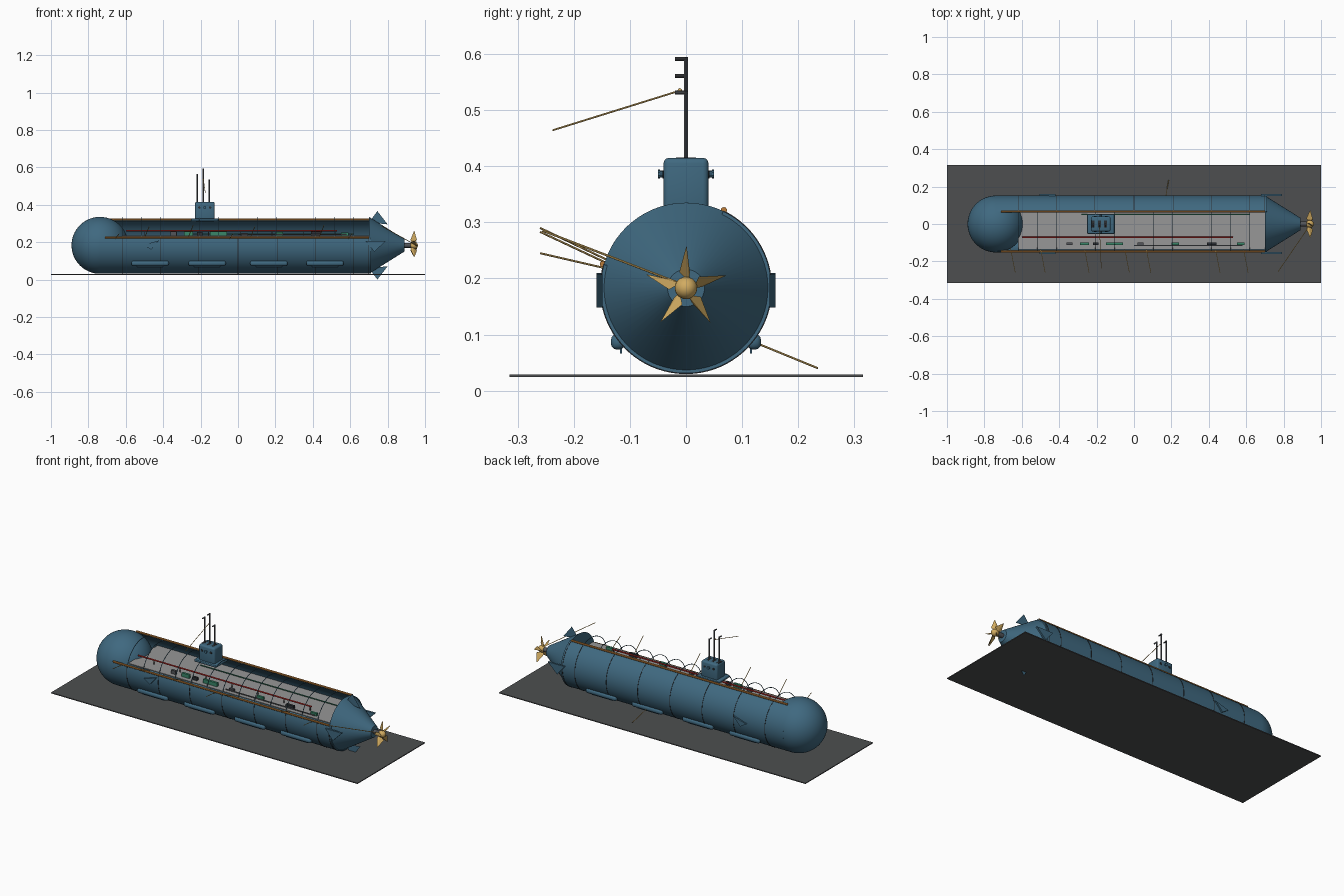
import bpy, bmesh, math
from mathutils import Vector

if "Cube" in bpy.data.objects:
    bpy.data.objects.remove(bpy.data.objects["Cube"])

AXIS, R = 0.183, 0.152          # hull axis height and radius
A0, A1 = 64, 164                # cutaway opening, degrees in the y-z plane


def mat(name, rgb):
    m = bpy.data.materials.new(name)
    m.diffuse_color = (*rgb, 1)
    m.use_nodes = True
    m.node_tree.nodes["Principled BSDF"].inputs["Base Color"].default_value = m.diffuse_color
    return m


BLUE = mat("hull blue", (0.05, 0.14, 0.215))
DARK = mat("dark steel", (0.025, 0.03, 0.035))
SLATE = mat("base slate", (0.075, 0.078, 0.08))
GREY = mat("deck grey", (0.31, 0.31, 0.31))
STEEL = mat("mast grey", (0.085, 0.09, 0.10))
GOLD = mat("brass", (0.64, 0.41, 0.12))
COPPER = mat("copper", (0.50, 0.20, 0.04))
RED = mat("pipe red", (0.60, 0.03, 0.025))
GREEN = mat("machine green", (0.04, 0.24, 0.14))


def finish(name, bm, m, smooth=True):
    bmesh.ops.recalc_face_normals(bm, faces=bm.faces)
    me = bpy.data.meshes.new(name)
    bm.to_mesh(me)
    bm.free()
    me.materials.append(m)
    ob = bpy.data.objects.new(name, me)
    bpy.context.collection.objects.link(ob)
    if smooth:
        bpy.ops.object.select_all(action='DESELECT')
        ob.select_set(True)
        bpy.context.view_layer.objects.active = ob
        bpy.ops.object.shade_smooth_by_angle(angle=math.radians(35))
    return ob


def box(name, lo, hi, m, bevel=0):
    bm = bmesh.new()
    bmesh.ops.create_cube(bm, size=1)
    for v in bm.verts:
        v.co = Vector([(lo[i] + hi[i]) / 2 + v.co[i] * (hi[i] - lo[i]) for i in range(3)])
    if bevel:
        bmesh.ops.bevel(bm, geom=bm.edges[:], offset=bevel, segments=3,
                        profile=0.5, affect='EDGES')
    return finish(name, bm, m, bool(bevel))


def rod(name, a, b, r, m, r2=None, n=10):
    a, b = Vector(a), Vector(b)
    bm = bmesh.new()
    bmesh.ops.create_cone(bm, cap_ends=True, segments=n, radius1=r,
                          radius2=r if r2 is None else r2, depth=(b - a).length)
    q = (b - a).to_track_quat('Z', 'Y')
    for v in bm.verts:
        v.co = q @ v.co + (a + b) / 2
    return finish(name, bm, m)


def ball(name, c, size, m, n=24):
    bm = bmesh.new()
    bmesh.ops.create_uvsphere(bm, u_segments=n * 2, v_segments=n, radius=1)
    for v in bm.verts:
        v.co = Vector([c[i] + v.co[i] * size[i] for i in range(3)])
    return finish(name, bm, m)


def plate(name, pts, y, m, t=0.0):
    """Flat x-z outline, thickened along y when t is given."""
    bm = bmesh.new()
    f = bm.faces.new([bm.verts.new((x, y - t / 2, z)) for x, z in pts])
    if t:
        ex = bmesh.ops.extrude_face_region(bm, geom=[f])
        for v in ex["geom"]:
            if isinstance(v, bmesh.types.BMVert):
                v.co.y += t
    return finish(name, bm, m, False)


def arc_shell(name, x0, x1, r0, r1, a, b, m, steps):
    """Curved wall around the hull axis, from angle a to b."""
    bm = bmesh.new()
    rings = []
    for i in range(steps + 1):
        t = math.radians(a + (b - a) * i / steps)
        rings.append([bm.verts.new((x, r * math.cos(t), AXIS + r * math.sin(t)))
                      for x, r in ((x0, r0), (x1, r0), (x1, r1), (x0, r1))])
    for p, q in zip(rings, rings[1:]):
        for k in range(4):
            bm.faces.new((p[k], p[(k + 1) % 4], q[(k + 1) % 4], q[k]))
    bm.faces.new(rings[0])
    bm.faces.new(rings[-1])
    return finish(name, bm, m)


def on_hull(x, deg, r=R):
    t = math.radians(deg)
    return (x, r * math.cos(t), AXIS + r * math.sin(t))


# Base plate
box("base_plate", (-1, -0.315, 0.024), (1, 0.315, 0.029), SLATE)

# Pressure hull: open shell, round bow, conical stern
arc_shell("hull_shell", -0.74, 0.71, R, R - 0.006, A1 - 360, A0, BLUE, 72)
ball("bow_dome", (-0.738, 0, AXIS), (R, R, R), BLUE, 32)
rod("stern_cone", (0.70, 0, AXIS), (0.89, 0, AXIS), R, BLUE, 0.033, 64)
for x in (-0.62, -0.415, -0.21, 0, 0.21, 0.415, 0.62, 0.70):
    arc_shell("hull_seam", x - 0.0015, x + 0.0015, R + 0.0015, R - 0.003,
              A1 - 360, A0, DARK, 60)

# Hoops bridging the cutaway, and its copper edge rails
for i in range(13):
    x = -0.62 + i * 1.24 / 12
    arc_shell("opening_hoop", x - 0.0012, x + 0.0012, R, R - 0.003, A0, A1, BLUE, 20)
for deg in (A0, A1):
    rod("opening_rail", on_hull(-0.71, deg, R + 0.002), on_hull(0.70, deg, R + 0.002),
        0.0058, COPPER)

# Interior deck, pipe and machinery
box("deck", (-0.62, -0.137, 0.231), (0.70, 0.137, 0.236), GREY)
rod("red_pipe", (-0.60, -0.072, 0.262), (0.53, -0.072, 0.262), 0.0042, RED)
rod("green_pipe", (-0.28, 0.05, 0.244), (0.62, 0.05, 0.244), 0.003, GREEN)
rod("dark_conduit", (0.0, -0.115, 0.240), (0.58, -0.115, 0.240), 0.003, STEEL)
for i in range(7):
    x = -0.5 + i * 0.17
    box("pipe_stand", (x, -0.074, 0.235), (x + 0.004, -0.070, 0.26), STEEL)
for x, w, h, m in ((-0.36, 0.03, 0.020, STEEL), (-0.29, 0.05, 0.022, GREEN),
                   (-0.22, 0.03, 0.018, DARK), (-0.15, 0.09, 0.022, GREEN),
                   (0.02, 0.03, 0.014, STEEL), (0.20, 0.04, 0.018, GREEN),
                   (0.39, 0.05, 0.020, DARK), (0.55, 0.04, 0.016, GREEN)):
    box("machine", (x, -0.112, 0.236), (x + w, -0.098, 0.236 + h), m)

# Conning tower with collar, portholes and side lamps
box("tower_collar", (-0.25, -0.053, 0.312), (-0.105, 0.053, 0.326), BLUE, 0.004)
box("tower", (-0.23, -0.04, 0.31), (-0.125, 0.04, 0.415), BLUE, 0.010)
for s in (-1, 1):
    rod("side_lamp", (-0.178, s * 0.038, 0.386), (-0.178, s * 0.048, 0.386), 0.006, BLUE)
    rod("side_lamp_cap", (-0.178, s * 0.046, 0.386), (-0.178, s * 0.05, 0.386), 0.008, BLUE)
    for x in (-0.207, -0.149):
        rod("porthole", (x, s * 0.039, 0.385), (x, s * 0.042, 0.385), 0.007, DARK)

# Masts with forward heads
for x, top in ((-0.218, 0.564), (-0.185, 0.594), (-0.153, 0.534)):
    box("mast_foot", (x - 0.008, -0.018, 0.412), (x + 0.008, 0.018, 0.4155), DARK)
    rod("mast", (x, 0, 0.41), (x, 0, top), 0.004, STEEL)
    rod("mast_head", (x, 0.004, top - 0.003), (x, -0.02, top - 0.003), 0.0035, STEEL)

# Side saddle pods with small keels
for s in (-1, 1):
    for x in (-0.47, -0.165, 0.165, 0.465):
        box("saddle_pod", (x - 0.1, s * 0.121 - 0.013, 0.073),
            (x + 0.1, s * 0.121 + 0.013, 0.101), BLUE, 0.0115)
        box("pod_keel", (x - 0.07, s * 0.116 - 0.002, 0.066),
            (x + 0.07, s * 0.116 + 0.002, 0.078), BLUE)

# Stern fins (upper and lower), side planes at stern and bow
FIN = ((0.70, 0.305), (0.745, 0.366), (0.80, 0.295))
plate("upper_fin", FIN, 0, BLUE)
plate("lower_fin", [(x, 2 * AXIS - z) for x, z in FIN], 0, BLUE)
PLANES = (((0.68, 0.207), (0.79, 0.207), (0.73, 0.148)),
          ((-0.505, 0.185), (-0.42, 0.21), (-0.465, 0.160)))
for s in (-1, 1):
    for tri in PLANES:
        plate("side_plane", tri, s * 0.154, BLUE, 0.011)

# Shaft and five-bladed propeller
rod("propeller_shaft", (0.885, 0, AXIS), (0.935, 0, AXIS), 0.013, STEEL, n=20)
ball("propeller_hub", (0.94, 0, AXIS), (0.022, 0.02, 0.02), GOLD, 12)
for k in range(5):
    t = math.radians(90 + 72 * k)
    out = Vector((0, math.cos(t), math.sin(t)))
    side = Vector((0, -math.sin(t), math.cos(t)))
    bm = bmesh.new()
    vs = []
    for dx in (-0.0015, 0.0015):
        for r, w, tw in ((0.012, -0.005, -0.006), (0.028, 0.012, 0.015),
                         (0.076, -0.001, 0.002), (0.028, -0.007, -0.017)):
            vs.append(bm.verts.new(Vector((0.94 + dx + tw, 0, AXIS)) + out * r + side * w))
    bmesh.ops.convex_hull(bm, input=vs)
    finish("propeller_blade", bm, GOLD, False)

# Thin pointer wires leading away from the parts
for i, x in enumerate((-0.635, -0.475, -0.24, -0.025, 0.09, 0.46, 0.61)):
    z0, z1 = ((0.215, 0.245), (0.222, 0.283), (0.228, 0.29))[i % 3]
    rod("pointer_wire", (x - 0.025, -0.13, z0), (x, -0.26, z1), 0.0018, GOLD, n=6)
rod("mast_pointer", (-0.185, -0.01, 0.535), (-0.175, -0.238, 0.464), 0.0016, GOLD, n=6)
ball("mast_pointer_tip", (-0.185, -0.011, 0.535), (0.004, 0.004, 0.004), GOLD, 6)
rod("propeller_pointer", (0.945, 0, 0.187), (0.77, -0.255, 0.285), 0.002, GOLD, n=6)
rod("pod_pointer", (0.165, 0.12, 0.087), (0.185, 0.235, 0.04), 0.0018, GOLD, n=6)
